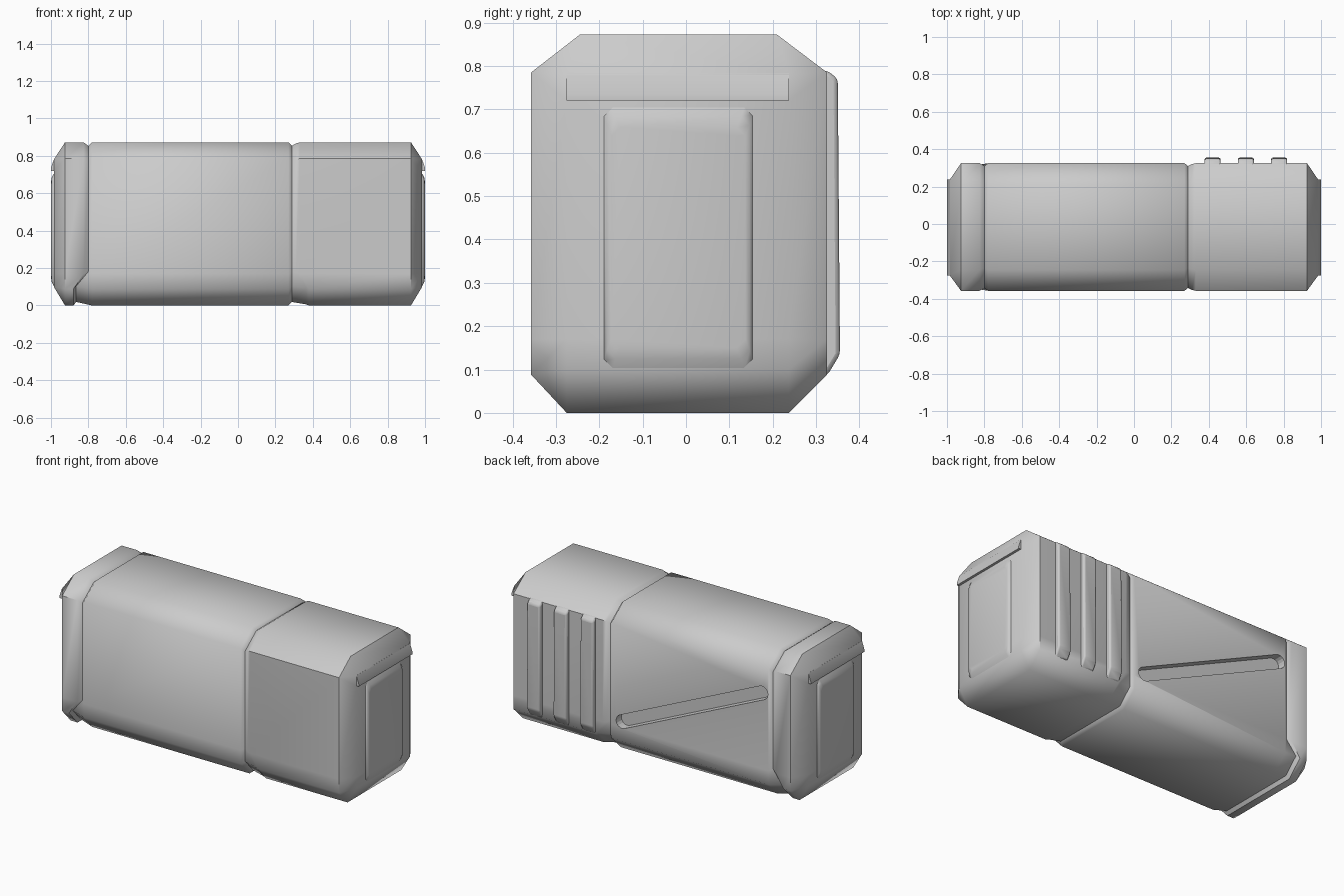
import bpy, bmesh, math
from mathutils import Vector

cube = bpy.data.objects.get("Cube")
if cube:
    bpy.data.objects.remove(cube, do_unlink=True)

GREY = (0.6, 0.6, 0.6, 1)
mat = bpy.data.materials.new("plain_grey")
mat.use_nodes = True
mat.diffuse_color = GREY
mat.node_tree.nodes["Principled BSDF"].inputs["Base Color"].default_value = GREY


def loft(name, rings):
    """Join closed rings of points with quads and cap both ends."""
    bm = bmesh.new()
    loops = [[bm.verts.new(p) for p in ring] for ring in rings]
    n = len(loops[0])
    for a, b in zip(loops, loops[1:]):
        for i in range(n):
            j = (i + 1) % n
            bm.faces.new((a[i], a[j], b[j], b[i]))
    bm.faces.new(loops[0][::-1])
    bm.faces.new(loops[-1])
    bmesh.ops.remove_doubles(bm, verts=bm.verts, dist=1e-4)
    bmesh.ops.recalc_face_normals(bm, faces=bm.faces)
    mesh = bpy.data.meshes.new(name)
    bm.to_mesh(mesh)
    bm.free()
    mesh.materials.append(mat)
    obj = bpy.data.objects.new(name, mesh)
    bpy.context.collection.objects.link(obj)
    return obj


def smooth(obj, angle):
    bpy.ops.object.select_all(action='DESELECT')
    obj.select_set(True)
    bpy.context.view_layer.objects.active = obj
    bpy.ops.object.shade_smooth_by_angle(angle=math.radians(angle))


def bevel(obj, width, segments=2):
    mod = obj.modifiers.new("Bevel", 'BEVEL')
    mod.width = width
    mod.segments = segments
    mod.limit_method = 'ANGLE'


# Body cross-section (y, z), front to back over the top
FRONT, BACK = -0.357, 0.325
IN_F, IN_B = -0.275, 0.237
section = [(IN_F, 0), (FRONT, 0.088), (FRONT, 0.17), (FRONT, 0.785), (-0.245, 0.872),
           (0.21, 0.872), (BACK, 0.785), (BACK, 0.17), (BACK, 0.088), (IN_B, 0)]
end_section = [(IN_F, 0.1), (IN_F, 0.1), (IN_F, 0.17), (IN_F, 0.72), (IN_F, 0.78),
               (IN_B, 0.78), (IN_B, 0.72), (IN_B, 0.17), (IN_B, 0.1), (IN_B, 0.1)]


def ring(x, depth=0.0, low_x=None):
    """Cross-section at x, shrunk for grooves; low points may sit elsewhere."""
    pts = []
    for y, z in section:
        k = 1 - depth / 0.35
        px = low_x if low_x is not None and z < 0.1 else x
        pts.append((px, -0.016 + (y + 0.016) * k, 0.436 + (z - 0.436) * k))
    return pts


def end_ring(x):
    return [(x, y, z) for y, z in end_section]


# Body with two grooves that widen towards the bottom
D = 0.015
body = loft("body", [
    end_ring(-0.985), ring(-0.925),
    ring(-0.825, 0, -0.88), ring(-0.8, D, -0.865), ring(-0.78, 0),
    ring(0.27, 0), ring(0.288, D), ring(0.31, D * 0.3, 0.365), ring(0.33, 0, 0.38),
    ring(0.925), end_ring(0.985)])

# Slanted slot in the back face
low, high, r = Vector((0.2, 0.205)), Vector((-0.735, 0.63)), 0.04
slant = math.atan2(high.y - low.y, high.x - low.x)
outline = []
for centre, start in ((low, slant + math.pi / 2), (high, slant - math.pi / 2)):
    for i in range(9):
        a = start + math.pi * i / 8
        outline.append((centre.x + r * math.cos(a), centre.y + r * math.sin(a)))
cutter = loft("slot_cutter", [[(x, y, z) for x, z in outline] for y in (0.275, 0.4)])
cutter.hide_render = True
cutter.hide_set(True)
cut = body.modifiers.new("Slot", 'BOOLEAN')
cut.object = cutter
cut.solver = 'EXACT'
smooth(body, 50)

# Grip ribs on the back
rib_profile = [(0.3, 0.085), (BACK, 0.085), (0.355, 0.135),
               (0.35, 0.77), (BACK, 0.79), (0.3, 0.79)]
for i in range(3):
    x = 0.42 + i * 0.178
    rib = loft(f"grip_rib_{i + 1}",
               [[(x + s * 0.043, y, z) for y, z in rib_profile] for s in (-1, 1)])
    bevel(rib, 0.01)
    smooth(rib, 40)

# Raised end panels, each under an overhanging lip
lip_profile = [(0.93, 0.72), (1, 0.72), (1, 0.735), (0.984, 0.782), (0.93, 0.8)]
for side, word in ((1, "left"), (-1, "right")):
    rings = []
    for x, iy, iz in ((0.96, 0, 0), (0.983, 0, 0), (0.996, 0.008, 0.025), (1, 0.018, 0.05)):
        y0, y1, z0, z1 = -0.19 + iy, 0.155 - iy, 0.1 + iz, 0.708 - iz
        c = 0.02
        rings.append([(side * x, y, z) for y, z in (
            (y0 + c, z0), (y1 - c, z0), (y1, z0 + c), (y1, z1 - c),
            (y1 - c, z1), (y0 + c, z1), (y0, z1 - c), (y0, z0 + c))])
    smooth(loft(f"{word}_end_panel", rings), 50)
    lip = loft(f"{word}_end_lip",
               [[(side * x, y, z) for x, z in lip_profile] for y in (IN_F, IN_B)])
    smooth(lip, 40)
